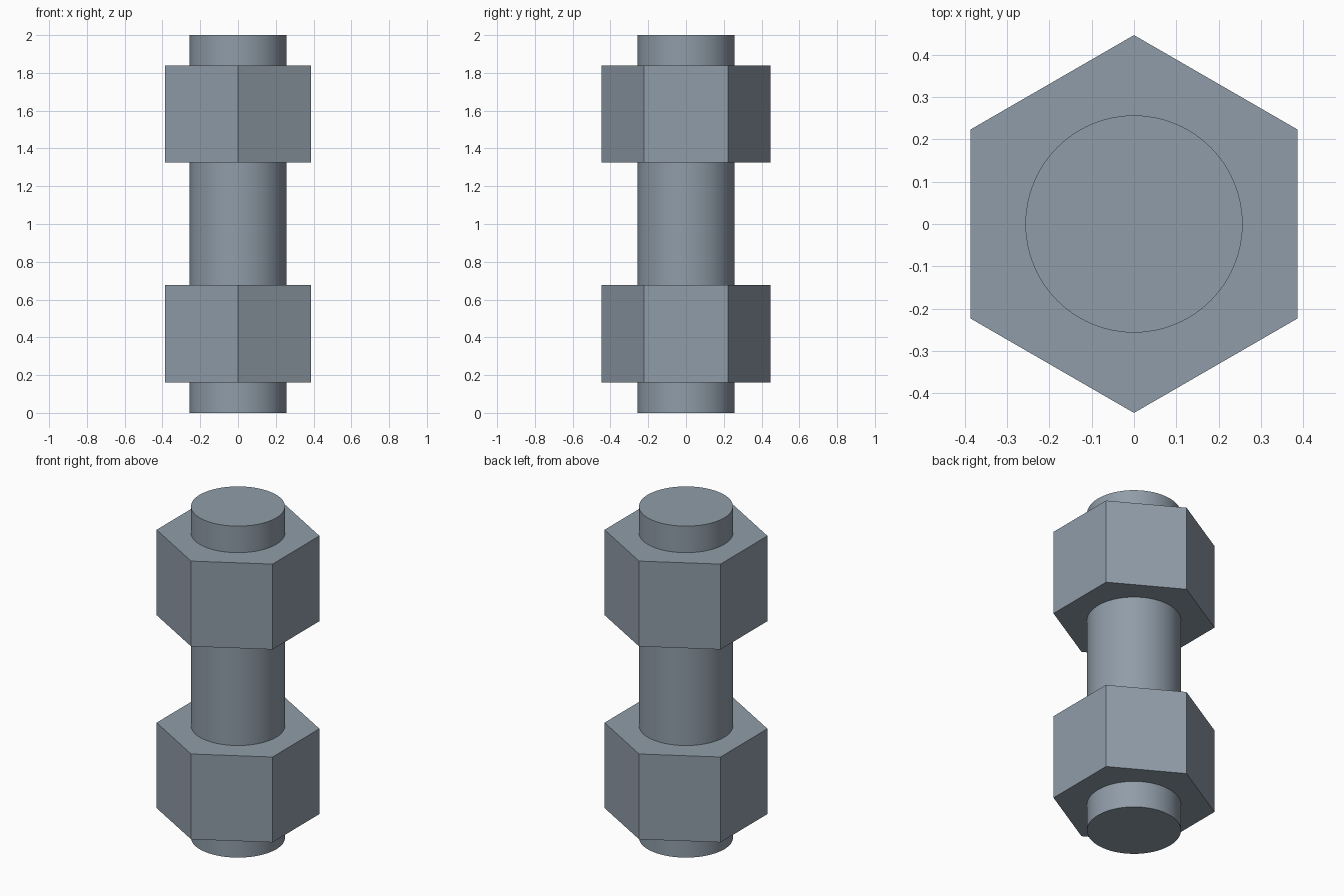
import bpy
import math

if "Cube" in bpy.data.objects:
    bpy.data.objects.remove(bpy.data.objects["Cube"])

# Blue-grey steel
steel = bpy.data.materials.new("steel")
steel.diffuse_color = (0.28, 0.335, 0.395, 1.0)
steel.use_nodes = True
steel.node_tree.nodes["Principled BSDF"].inputs["Base Color"].default_value = steel.diffuse_color


def prism(name, sides, radius, z0, z1):
    # Upright prism between two heights, first corner on the +y axis
    bpy.ops.mesh.primitive_cylinder_add(
        vertices=sides, radius=radius, depth=z1 - z0, location=(0, 0, (z0 + z1) / 2))
    obj = bpy.context.object
    obj.name = name
    obj.data.materials.append(steel)
    return obj


# Round rod running the full height
prism("rod", 96, 0.257, 0.0, 2.0)
bpy.ops.object.shade_smooth_by_angle(angle=math.radians(30))

# Two flat-faced hexagonal nuts
for name, z0, z1 in (("lower_nut", 0.161, 0.676), ("upper_nut", 1.325, 1.84)):
    prism(name, 6, 0.447, z0, z1)
